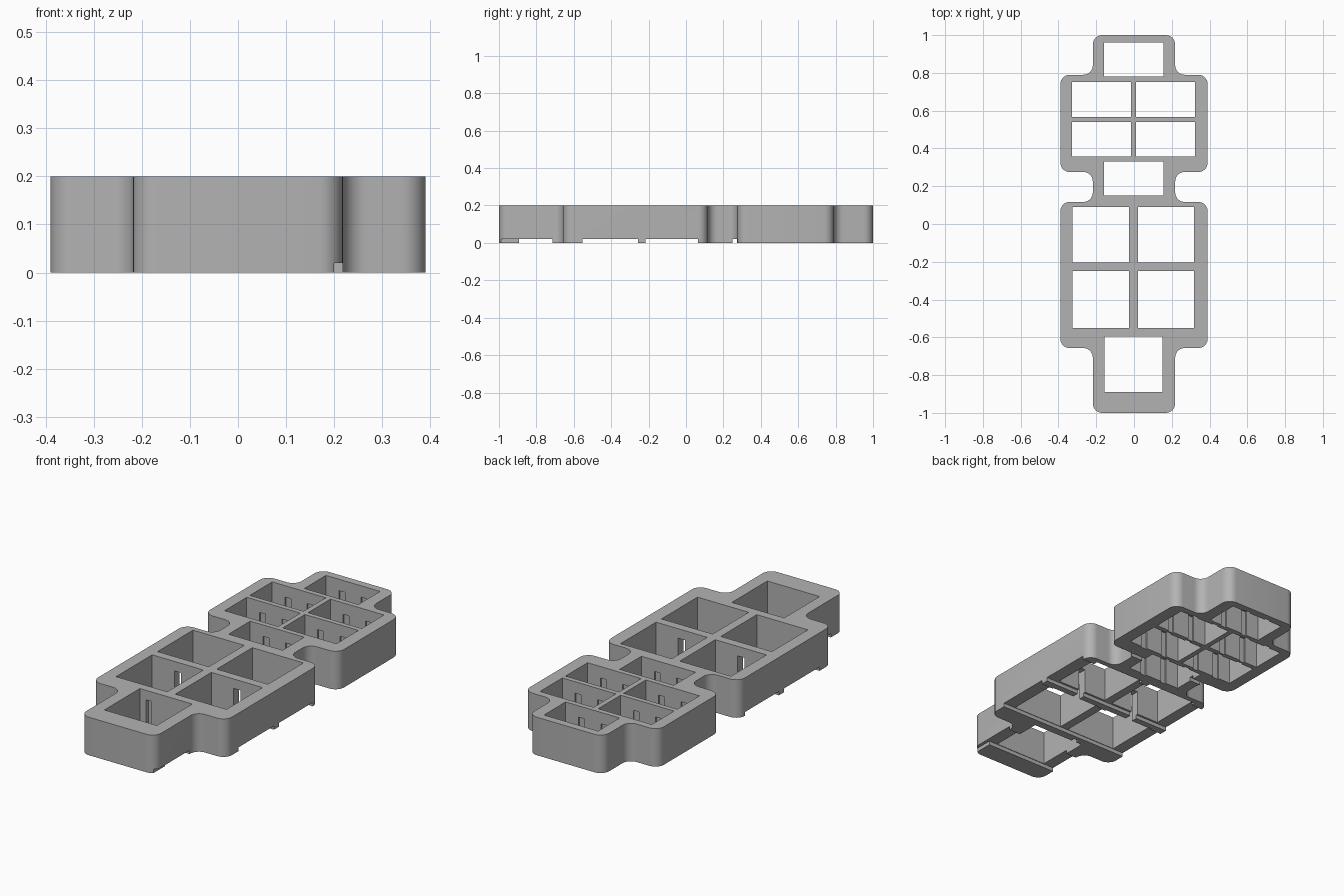
import bpy, bmesh, math
from mathutils import Vector

cube = bpy.data.objects.get("Cube")
if cube:
    bpy.data.objects.remove(cube, do_unlink=True)

HEIGHT = 0.2

grey = bpy.data.materials.new("plain_grey")
grey.use_nodes = True
colour = (0.45, 0.45, 0.45, 1)
grey.diffuse_color = colour
grey.node_tree.nodes["Principled BSDF"].inputs["Base Color"].default_value = colour


def make_object(name, bm):
    bmesh.ops.recalc_face_normals(bm, faces=bm.faces)
    mesh = bpy.data.meshes.new(name)
    bm.to_mesh(mesh)
    bm.free()
    mesh.materials.append(grey)
    obj = bpy.data.objects.new(name, mesh)
    bpy.context.collection.objects.link(obj)
    return obj


def rounded(points, radius, steps=8):
    """Round each right-angled corner of a closed outline."""
    result = []
    for i, p in enumerate(points):
        a = (points[i - 1] - p).normalized() * radius
        b = (points[(i + 1) % len(points)] - p).normalized() * radius
        for k in range(steps + 1):
            t = math.pi / 2 * k / steps
            result.append(p + a * (1 - math.sin(t)) + b * (1 - math.cos(t)))
    return result


def cut(target, name, boxes):
    """Cut boxes (x0, x1, y0, y1, z0, z1) out of the target."""
    bm = bmesh.new()
    for x0, x1, y0, y1, z0, z1 in boxes:
        verts = bmesh.ops.create_cube(bm, size=1)["verts"]
        for v in verts:
            v.co = Vector((x0 if v.co.x < 0 else x1,
                           y0 if v.co.y < 0 else y1,
                           z0 if v.co.z < 0 else z1))
    cutter = make_object(name, bm)
    cutter.hide_render = True
    mod = target.modifiers.new(name, 'BOOLEAN')
    mod.operation = 'DIFFERENCE'
    mod.solver = 'EXACT'
    mod.object = cutter
    bpy.context.view_layer.objects.active = target
    bpy.ops.object.modifier_apply(modifier=name)
    bpy.data.objects.remove(cutter, do_unlink=True)


# Frame body: mirrored stepped outline with rounded corners
narrow, wide = 0.218, 0.39
half = [(narrow, -1), (narrow, -0.657), (wide, -0.657), (wide, 0.117),
        (narrow, 0.117), (narrow, 0.275), (wide, 0.275), (wide, 0.79),
        (narrow, 0.79), (narrow, 1)]
outline = [Vector((x, y, 0)) for x, y in half]
outline += [Vector((-p.x, p.y, 0)) for p in reversed(outline)]
bm = bmesh.new()
base = bm.faces.new([bm.verts.new(p) for p in rounded(outline, 0.05)])
top = bmesh.ops.extrude_face_region(bm, geom=[base])["geom"]
bmesh.ops.translate(bm, vec=(0, 0, HEIGHT),
                    verts=[g for g in top if isinstance(g, bmesh.types.BMVert)])
frame = make_object("compartment_frame", bm)

# Compartments: large square ones at the front, small ones behind
large = [(-0.155, 0.15, -0.89, -0.595)]
for y0, y1 in ((-0.55, -0.25), (-0.205, 0.09)):
    large += [(-0.325, -0.027, y0, y1), (0.02, 0.318, y0, y1)]
small = [(-0.16, 0.155, 0.15, 0.33), (-0.16, 0.155, 0.78, 0.96)]
for y0, y1 in ((0.357, 0.541), (0.567, 0.753)):
    small += [(-0.328, -0.016, y0, y1), (0.011, 0.323, y0, y1)]
cut(frame, "compartments", [c + (-0.1, 0.3) for c in large + small])

# Shallow channels across the underside
clear = 0.02
channels = [(-1, 1, y0, y1, -0.1, clear) for y0, y1 in
            ((-0.893, -0.714), (-0.553, -0.257), (-0.216, 0.065), (0.249, 0.272))]
cut(frame, "underside_channels", channels)
cut(frame, "front_edge_relief", [(0.2, 0.5, -1.1, -0.8, -0.1, clear)])

# Upright wire slots in the compartment end walls
slots = []
for x0, x1, y0, y1 in small:
    mid = (x0 + x1) / 2
    for x in (mid - 0.065, mid + 0.065):
        slots.append((x - 0.017, x + 0.017, y0 - 0.008, y1 + 0.008, -0.1, 0.14))
cut(frame, "small_slots", slots)
cut(frame, "large_slots", [(x - 0.02, x + 0.02, -0.3, -0.15, -0.1, 0.15)
                           for x in (-0.176, 0.169)])
cut(frame, "front_slot", [(-0.12, -0.09, -0.62, -0.575, -0.1, 0.15)])

# Smooth the rounded sides, keep the edges sharp
bpy.ops.object.select_all(action='DESELECT')
frame.select_set(True)
bpy.context.view_layer.objects.active = frame
bpy.ops.object.shade_smooth_by_angle(angle=math.radians(30))
